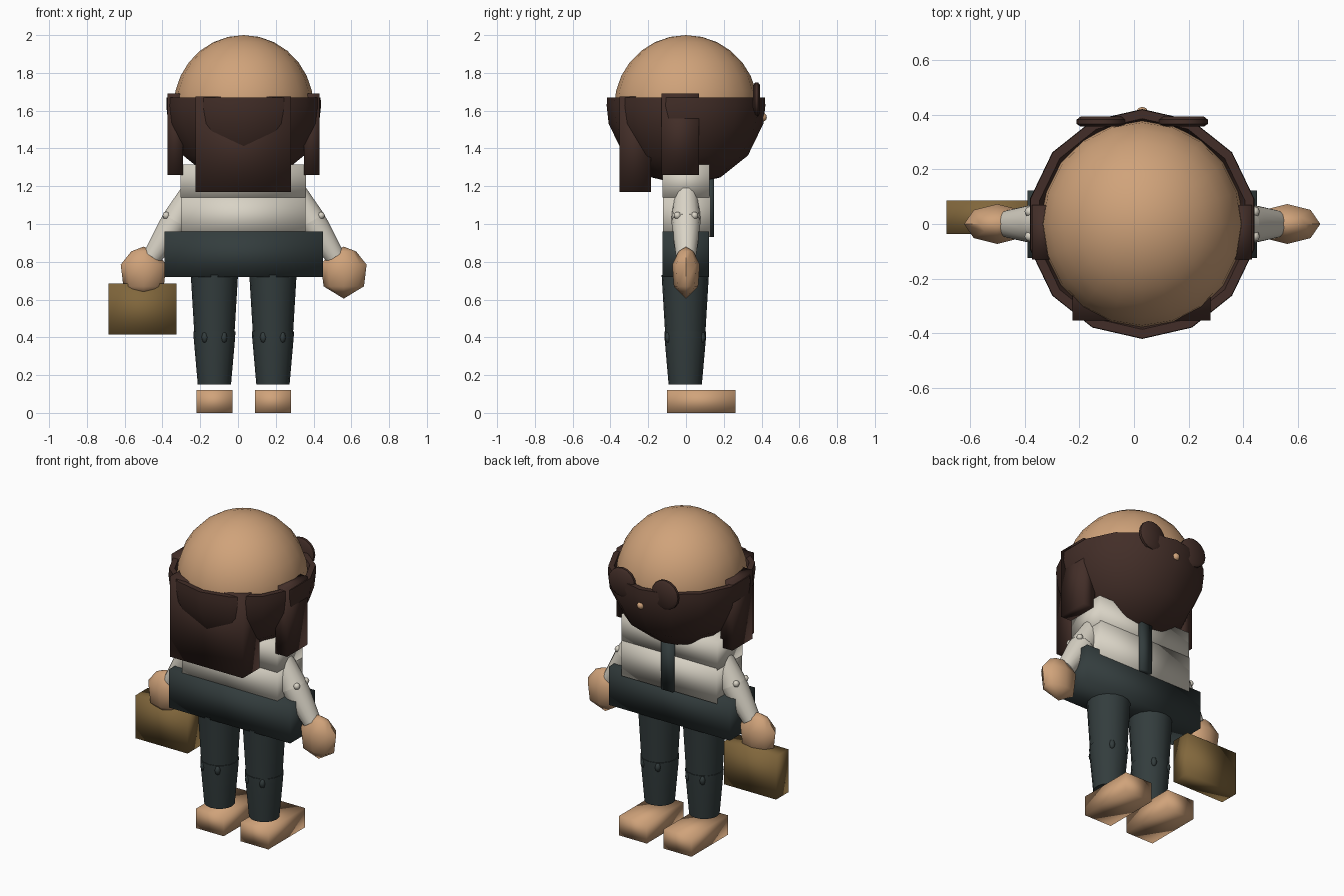
import bpy, bmesh, math
from mathutils import Vector

if "Cube" in bpy.data.objects:
    bpy.data.objects.remove(bpy.data.objects["Cube"])

CX = 0.03  # body centre line


def material(name, rgb):
    m = bpy.data.materials.new(name)
    m.diffuse_color = (*rgb, 1)
    m.use_nodes = True
    m.node_tree.nodes["Principled BSDF"].inputs["Base Color"].default_value = m.diffuse_color
    return m


SKIN = material("skin", (0.63, 0.365, 0.195))
HAIR = material("dark_brown", (0.055, 0.027, 0.021))
SHIRT = material("off_white", (0.69, 0.65, 0.56))
TROUSERS = material("dark_slate", (0.033, 0.046, 0.047))
LEATHER = material("tan_leather", (0.22, 0.135, 0.045))


def finish(name, bm, mat, angle=None):
    bmesh.ops.recalc_face_normals(bm, faces=bm.faces)
    for f in bm.faces:
        f.smooth = True
    me = bpy.data.meshes.new(name)
    bm.to_mesh(me)
    bm.free()
    me.materials.append(mat)
    ob = bpy.data.objects.new(name, me)
    bpy.context.collection.objects.link(ob)
    if angle:
        bpy.ops.object.select_all(action='DESELECT')
        ob.select_set(True)
        bpy.context.view_layer.objects.active = ob
        bpy.ops.object.shade_smooth_by_angle(angle=math.radians(angle))
    return ob


def box(name, x, y, z, mat):
    """Softly shaded box from three (min, max) ranges."""
    bm = bmesh.new()
    bmesh.ops.create_cube(bm, size=1)
    for v in bm.verts:
        v.co = [(a + b) / 2 + c * (b - a) for (a, b), c in zip((x, y, z), v.co)]
    return finish(name, bm, mat)


def lathe(name, profile, sides, mat, start=(0, 0, 0), axis=(0, 0, 1),
          scale=(1, 1, 1), angle=50):
    """Closed turned solid; profile holds (radius, height) along the axis."""
    bm = bmesh.new()
    rot = Vector((0, 0, 1)).rotation_difference(Vector(axis))
    rings = []
    for r, h in profile:
        n = 1 if r < 1e-5 else sides
        ring = []
        for i in range(n):
            a = math.pi / 2 + math.tau * i / sides
            p = Vector((r * math.cos(a) * scale[0], r * math.sin(a) * scale[1], h * scale[2]))
            ring.append(bm.verts.new(rot @ p + Vector(start)))
        rings.append(ring)
    for a, b in zip(rings, rings[1:]):
        for i in range(sides):
            j = (i + 1) % sides
            quad = [a[i % len(a)], a[j % len(a)], b[j % len(b)], b[i % len(b)]]
            bm.faces.new(list(dict.fromkeys(quad)))
    for ring in (rings[0], rings[-1]):
        if len(ring) > 2:
            bm.faces.new(ring)
    return finish(name, bm, mat, angle)


def arc(r, steps, lo=-90, hi=90):
    pts = []
    for i in range(steps + 1):
        a = math.radians(lo + (hi - lo) * i / steps)
        pts.append((r * math.cos(a), r * math.sin(a)))
    return pts


# Head, with the lower part wrapped in a bowl of hair
lathe("head", arc(0.38, 14), 20, SKIN, (CX, 0, 1.62), scale=(0.975, 1, 1))
bowl = arc(0.42, 3, -90, -13) + [(0.42, 0.0), (0.418, 0.045), (0.385, 0.045), (0.36, -0.02)]
lathe("hair_bowl", bowl, 14, HAIR, (CX, 0, 1.625))
box("hair_curtain", (-0.225, 0.28), (-0.352, -0.185), (1.17, 1.675), HAIR)

# Torso, hanging tie and hip block
box("upper_shirt", (-0.305, 0.36), (-0.125, 0.125), (1.14, 1.315), SHIRT)
box("lower_shirt", (-0.303, 0.358), (-0.121, 0.129), (0.93, 1.15), SHIRT)
box("tie", (-0.01, 0.07), (0.11, 0.147), (0.93, 1.25), TROUSERS)
box("hips", (-0.39, 0.45), (-0.125, 0.122), (0.72, 0.96), TROUSERS)

for side, s in (("left", -1), ("right", 1)):
    # Side hair, and round bow loop beside the knot
    x = sorted((CX + s * 0.32, CX + s * 0.402))
    box(side + "_side_hair", x, (-0.13, 0.07), (1.26, 1.69), HAIR)
    lathe(side + "_bow_loop", [(0, 0), (0.075, 0), (0.09, 0.01), (0.09, 0.025), (0.075, 0.037), (0, 0.037)],
          16, HAIR, (CX + s * 0.15, 0.356, 1.66), (0, 1, 0))

    # Sleeve in two tapered pieces meeting at the elbow
    shoulder = Vector((CX + s * 0.265, 0, 1.18))
    elbow = Vector((CX + s * 0.36, 0, 1.015))
    wrist = Vector((CX + s * 0.485, 0, 0.825))
    up, low = elbow - shoulder, wrist - elbow
    lathe(side + "_upper_sleeve", [(0.062, 0), (0.078, up.length)], 14, SHIRT, shoulder, up)
    lathe(side + "_lower_sleeve", [(0.077, -0.01), (0.074, 0.05), (0.052, low.length)], 14, SHIRT, elbow, low)
    for y in (-0.045, 0.045):
        lathe(side + "_elbow_fold", arc(0.02, 4), 8, SHIRT, elbow + Vector((s * 0.05, y, 0.03)))

    # Low-sided hand
    lathe(side + "_hand", [(0, -0.14), (0.115, -0.075), (0.13, 0.04), (0.07, 0.11), (0, 0.135)],
          8, SKIN, (CX + s * 0.53, 0, 0.745), scale=(0.93, 0.56, 1))

    # Trouser leg, knee folds and foot
    lx = CX + s * 0.155
    lathe(side + "_thigh", [(0.125, 0.43 + 0.3), (0.107, 0.43)], 16, TROUSERS, (lx, -0.004, 0))
    lathe(side + "_shin", [(0.111, 0.43), (0.11, 0.4), (0.088, 0.15)], 16, TROUSERS, (lx, -0.004, 0))
    for dx in (-0.05, 0.05):
        for dy in (-0.094, 0.086):
            lathe(side + "_knee_fold", arc(0.018, 4), 8, TROUSERS, (lx + dx, dy, 0.4), scale=(1, 1, 1.7))
    box(side + "_foot", (lx - 0.096, lx + 0.096), (-0.1, 0.262), (0, 0.122), SKIN)

# Bow knot, bow bridge and carried bag
lathe("bow_knot", arc(0.023, 6), 10, SKIN, (CX, 0.405, 1.565))
box("bag", (-0.685, -0.325), (-0.036, 0.085), (0.415, 0.685), LEATHER)
